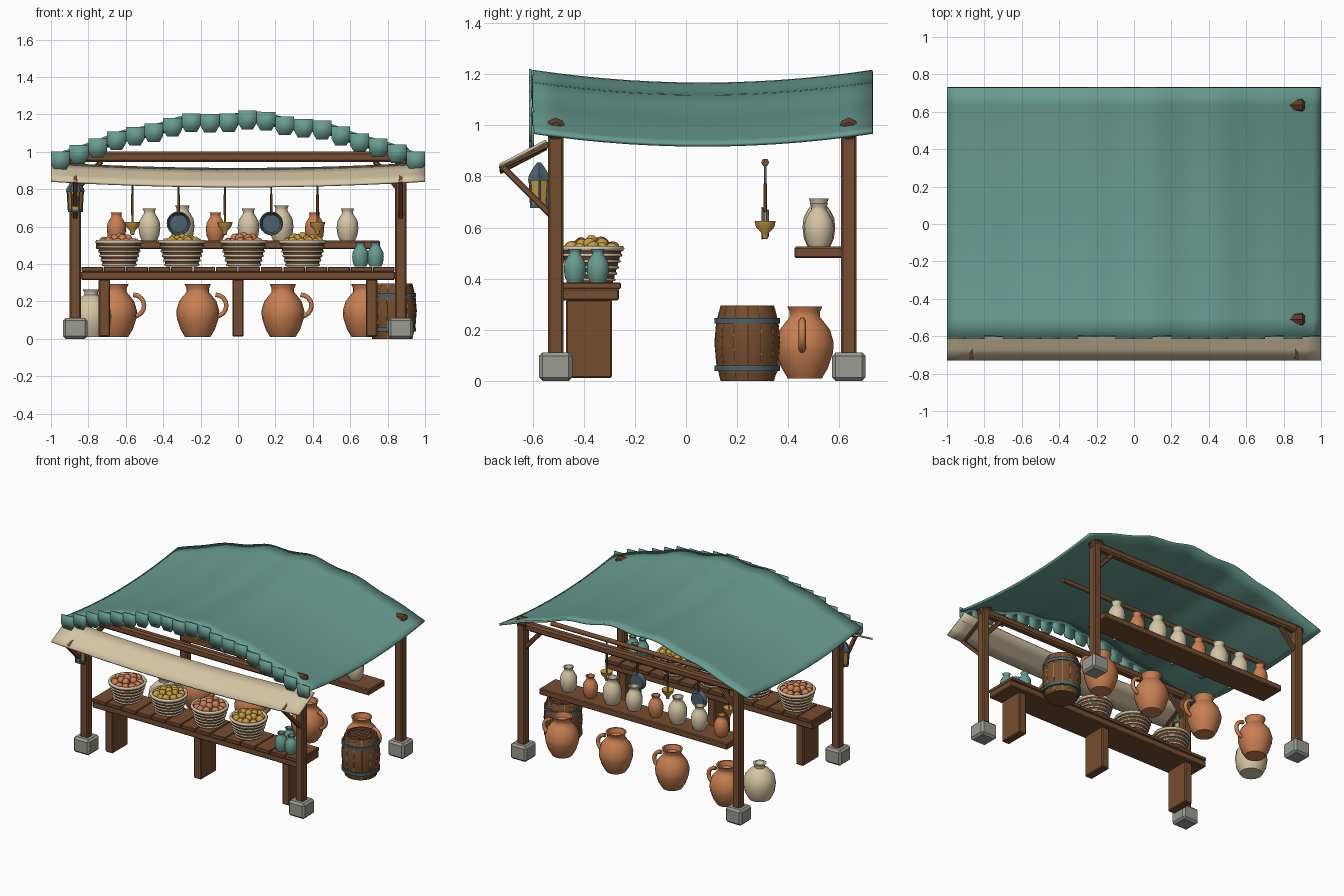
import bpy, bmesh, math, random
from mathutils import Vector, Matrix

random.seed(4)
if "Cube" in bpy.data.objects:
    bpy.data.objects.remove(bpy.data.objects["Cube"])


def material(name, r, g, b):
    m = bpy.data.materials.new(name)
    m.use_nodes = True
    m.diffuse_color = (r, g, b, 1)
    m.node_tree.nodes["Principled BSDF"].inputs["Base Color"].default_value = (r, g, b, 1)
    return m


teal = material("teal_cloth", 0.14, 0.33, 0.28)
cream = material("cream", 0.66, 0.56, 0.38)
wood = material("wood", 0.18, 0.075, 0.032)
dark = material("dark_wood", 0.11, 0.045, 0.02)
clay = material("terracotta", 0.58, 0.21, 0.085)
stone = material("stone", 0.32, 0.33, 0.29)
steel = material("blue_steel", 0.07, 0.12, 0.15)
gold = material("gold", 0.58, 0.33, 0.06)
peach = material("peach_fruit", 0.6, 0.22, 0.1)


def finish(name, bm, mat, loc=(0, 0, 0), angle=35):
    bmesh.ops.recalc_face_normals(bm, faces=bm.faces)
    mesh = bpy.data.meshes.new(name)
    bm.to_mesh(mesh)
    bm.free()
    mesh.materials.append(mat)
    mesh.shade_smooth()
    mesh.set_sharp_from_angle(angle=math.radians(angle))
    ob = bpy.data.objects.new(name, mesh)
    ob.location = loc
    bpy.context.scene.collection.objects.link(ob)
    return ob


def strut(name, a, b, w, d, mat, bevel=0.006):
    # bevelled bar of section w by d from a to b
    a, b = Vector(a), Vector(b)
    axis = b - a
    bm = bmesh.new()
    bmesh.ops.create_cube(bm, size=1)
    bmesh.ops.scale(bm, vec=(w, d, axis.length), verts=bm.verts)
    bmesh.ops.bevel(bm, geom=bm.edges[:], offset=bevel, segments=1, affect='EDGES')
    if abs(axis.z) < axis.length * 0.999:
        bmesh.ops.rotate(bm, matrix=axis.to_track_quat('Z', 'Y').to_matrix(), verts=bm.verts)
    return finish(name, bm, mat, (a + b) / 2, 25)


def box(name, x, y, z, mat, bevel=0.006):
    # box from (low, high) pairs
    cx, cy = sum(x) / 2, sum(y) / 2
    return strut(name, (cx, cy, z[0]), (cx, cy, z[1]), x[1] - x[0], y[1] - y[0], mat, bevel)


def lathe(name, profile, mat, loc, steps=20, scale=1, angle=40):
    bm = bmesh.new()
    vs = [bm.verts.new((r * scale, 0, z * scale)) for r, z in profile]
    es = [bm.edges.new(p) for p in zip(vs, vs[1:])]
    bmesh.ops.spin(bm, geom=vs + es, cent=(0, 0, 0), axis=(0, 0, 1), angle=math.tau, steps=steps)
    bmesh.ops.remove_doubles(bm, verts=bm.verts, dist=1e-5)
    return finish(name, bm, mat, loc, angle)


def tubes(name, paths, radius, mat, cyclic=False):
    cu = bpy.data.curves.new(name, 'CURVE')
    cu.dimensions = '3D'
    cu.bevel_depth = radius
    cu.bevel_resolution = 1
    cu.use_fill_caps = True
    for pts in paths:
        s = cu.splines.new('POLY')
        s.points.add(len(pts) - 1)
        for p, co in zip(s.points, pts):
            p.co = (*co, 1)
        s.use_cyclic_u = cyclic
        s.use_smooth = True
    cu.materials.append(mat)
    ob = bpy.data.objects.new(name, cu)
    bpy.context.scene.collection.objects.link(ob)
    return ob


def ring(c, r, n=24):
    return [(c[0] + r * math.cos(math.tau * i / n), c[1] + r * math.sin(math.tau * i / n), c[2])
            for i in range(n)]


# cloth canopy: arched across, sagging from front to back
def roof(x, y):
    arch = math.cos(math.pi * x / 2)
    return 0.93 + 0.23 * arch + 0.01 * arch * math.cos(17 * (x - 0.1)) + 0.05 * ((y - 0.065) / 0.665) ** 2


def cloth(name, nx, ny, place, mat, thick):
    bm = bmesh.new()
    bmesh.ops.create_grid(bm, x_segments=nx, y_segments=ny, size=1)
    for v in bm.verts:
        v.co = place(v.co.x, v.co.y)
    ob = finish(name, bm, mat, angle=60)
    mod = ob.modifiers.new("thickness", 'SOLIDIFY')
    mod.thickness = thick
    mod.offset = -1
    return ob


def canopy_point(u, v):
    y = 0.065 + 0.665 * v
    return (u, y, roof(u, y))


cloth("canopy", 48, 14, canopy_point, teal, 0.014)
cloth("front_awning", 24, 3, lambda u, v: (u, -0.64 + 0.09 * v, 0.897 + 0.047 * v - 0.03 * (1 - u * u)),
      cream, 0.012)

# scalloped valance tabs
bm = bmesh.new()
TABS = 20
for i in range(TABS):
    x = -1 + (2 * i + 1) / TABS
    z, h = roof(x, -0.6) + 0.004, 0.05
    corners = [(-h, 0), (h, 0), (h, -0.065), (h * 0.6, -0.1), (-h * 0.6, -0.1), (-h, -0.065)]
    bm.faces.new([bm.verts.new((x + dx, -0.605, z + dz)) for dx, dz in corners])
valance = finish("valance_tabs", bm, teal)
valance.modifiers.new("thickness", 'SOLIDIFY').thickness = 0.01

# posts, stone feet, beams and braces
for y in (-0.51, 0.637):
    strut("cross_beam", (-0.91, y, 0.973), (0.91, y, 0.973), 0.055, 0.055, wood, 0.012)
    lathe("beam_peg", [(0, 0), (0.038, 0), (0.038, 0.07), (0.02, 0.085), (0, 0.085)], dark,
          (0.83, y, 0.992), 8).rotation_euler.y = math.pi / 2
    for s in (-1, 1):
        x = 0.87 * s
        box("post", (x - 0.03, x + 0.03), (y - 0.03, y + 0.03), (0.1, 0.99), wood, 0.008)
        box("stone_foot", (x - 0.065, x + 0.065), (y - 0.065, y + 0.065), (0, 0.112), stone, 0.014)
        strut("corner_brace", (x, y, 0.79), (0.73 * s, y, 0.95), 0.03, 0.03, wood)

# awning brackets
for s in (-1, 1):
    x = 0.87 * s
    strut("awning_arm", (x, -0.72, 0.838), (x, -0.53, 0.928), 0.025, 0.022, wood, 0.004)
    strut("awning_strut", (x, -0.725, 0.845), (x, -0.53, 0.65), 0.025, 0.025, wood, 0.004)

# lantern
LX, LY = -0.87, -0.575
lathe("lantern_glass", [(0, 0.69), (0.034, 0.69), (0.04, 0.79), (0, 0.79)], gold, (LX, LY, 0), 6, angle=20)
lathe("lantern_cap", [(0, 0.785), (0.05, 0.785), (0.046, 0.805), (0.022, 0.84), (0.008, 0.855), (0, 0.855)],
      steel, (LX, LY, 0), 6, angle=20)
lathe("lantern_base", [(0, 0.677), (0.04, 0.677), (0.04, 0.692), (0, 0.692)], steel, (LX, LY, 0), 6, angle=20)
tubes("lantern_bars", [[a, b] for a, b in zip(ring((LX, LY, 0.69), 0.036, 6), ring((LX, LY, 0.79), 0.042, 6))],
      0.005, steel)

# counter
PLANKS = 14
for i in range(PLANKS):
    w = 1.68 / PLANKS
    x = -0.84 + w * i
    box("counter_plank", (x + 0.002, x + w - 0.002), (-0.495, -0.255), (0.36, 0.385), wood, 0.004)
box("counter_frame", (-0.84, 0.84), (-0.485, -0.262), (0.315, 0.362), wood)
for x in (-0.715, 0, 0.715):
    box("counter_leg", (x - 0.03, x + 0.03), (-0.47, -0.29), (0.012, 0.318), wood)

# back shelf and its jars
box("back_shelf", (-0.76, 0.76), (0.425, 0.612), (0.48, 0.525), wood)
JAR = [(0, 0), (0.042, 0), (0.055, 0.03), (0.06, 0.07), (0.056, 0.105), (0.04, 0.135), (0.03, 0.148),
       (0.03, 0.16), (0.037, 0.175), (0.028, 0.175), (0.022, 0.15), (0, 0.15)]
for i in range(8):
    kind = i % 3
    lathe("shelf_jar", JAR, clay if kind == 0 else cream, (-0.65 + 0.1765 * i, 0.52, 0.526), 16,
          (0.86, 0.97, 1.07)[kind])

# small teal pots on the counter
for x, y in ((0.655, -0.435), (0.735, -0.435), (0.655, -0.345)):
    lathe("teal_pot", JAR, teal, (x, y, 0.386), 14, 0.74)

# large jugs with handles
JUG = [(0, 0), (0.068, 0), (0.092, 0.04), (0.112, 0.1), (0.115, 0.14), (0.1, 0.19), (0.075, 0.222),
       (0.06, 0.24), (0.06, 0.26), (0.07, 0.282), (0.058, 0.282), (0.048, 0.25), (0, 0.23)]
for x in (-0.655, -0.215, 0.24, 0.675):
    lathe("large_jug", JUG, clay, (x, 0.465, 0.01), 18)
    arc = [(x + 0.095 + 0.058 * math.sin(t), 0.455, 0.178 + 0.058 * math.cos(t))
           for t in (math.pi * k / 8 for k in range(9))]
    tubes("jug_handle", [arc], 0.014, clay)
lathe("cream_floor_jar", [(0, 0), (0.075, 0), (0.1, 0.05), (0.108, 0.11), (0.098, 0.17), (0.06, 0.21),
      (0.036, 0.225), (0.036, 0.24), (0.046, 0.255), (0.03, 0.255), (0, 0.225)], cream, (-0.785, 0.27, 0.01), 20)

# barrel
BX, BY = 0.825, 0.24
BARREL = [(0.105, 0), (0.122, 0.07), (0.129, 0.15), (0.122, 0.23), (0.105, 0.295)]
lathe("barrel", [(0, 0)] + BARREL + [(0.093, 0.295), (0.093, 0.275), (0, 0.275)], wood, (BX, BY, 0), 28)
rings = [ring((BX, BY, z), r + 0.0005, 14) for r, z in BARREL]
tubes("barrel_seams", list(zip(*rings)), 0.002, gold)
for z in (0.05, 0.235):
    lathe("barrel_hoop", [(0.112, -0.011), (0.128, -0.011), (0.128, 0.011), (0.112, 0.011), (0.112, -0.011)],
          steel, (BX, BY, z), 28)
for k in range(-2, 3):
    half = math.sqrt(0.09 ** 2 - (0.036 * abs(k) + 0.012) ** 2)
    y = BY + 0.035 * k
    box("barrel_lid_plank", (BX - half, BX + half), (y - 0.015, y + 0.015), (0.27, 0.288), wood, 0.004)

# woven baskets heaped with fruit
for i, x in enumerate((-0.635, -0.3, 0.03, 0.345)):
    c = (x, -0.37, 0.386)
    lathe("basket", [(0, 0), (0.084, 0), (0.12, 0.13), (0.108, 0.13), (0.1, 0.095), (0, 0.095)], wood, c, 24)
    bands = [ring((x, -0.37, 0.396 + 0.024 * k), 0.088 + 0.0068 * k) for k in range(5)]
    tubes("basket_weave", bands, 0.0065, cream, True)
    tubes("basket_rim", [ring((x, -0.37, 0.518), 0.118)], 0.011, cream, True)
    bm = bmesh.new()
    for count, r, z in ((11, 0.085, 0.515), (6, 0.046, 0.533), (1, 0, 0.542)):
        for k in range(count):
            a = math.tau * (k + random.uniform(-0.15, 0.15)) / count
            spot = Vector((x + r * math.cos(a), -0.37 + r * math.sin(a), z + random.uniform(-0.005, 0.005)))
            bmesh.ops.create_uvsphere(bm, u_segments=10, v_segments=6, radius=random.uniform(0.024, 0.029),
                                      matrix=Matrix.Translation(spot))
    finish("basket_fruit", bm, gold if i % 2 else peach, angle=60)

# hanging rail with ladles and pans
RY = 0.31
tubes("hanging_rail", [[(-0.87, RY, 0.855), (0.87, RY, 0.855)]], 0.016, wood)
for i in range(5):
    x = -0.565 + 0.2475 * i
    tubes("hanging_hook", [[(x, RY, 0.775), (x, RY, 0.845)]], 0.005, steel)
    strut("utensil_handle", (x, RY, 0.66), (x, RY, 0.775), 0.014, 0.014, wood, 0.003)
    if i % 2:
        pan = lathe("pan", [(0, 0), (0.052, 0), (0.064, 0.028), (0.058, 0.028), (0.048, 0.007), (0, 0.007)],
                    steel, (x, RY + 0.014, 0.617), 20)
        pan.rotation_euler.x = math.pi / 2
    else:
        tubes("ladle_shaft", [[(x, RY, 0.61), (x, RY, 0.67)]], 0.005, gold)
        lathe("ladle_bowl", [(0, 0.555), (0.01, 0.557), (0.014, 0.578), (0.036, 0.602), (0.041, 0.625),
              (0.034, 0.622), (0, 0.6)], gold, (x, RY, 0), 16)
